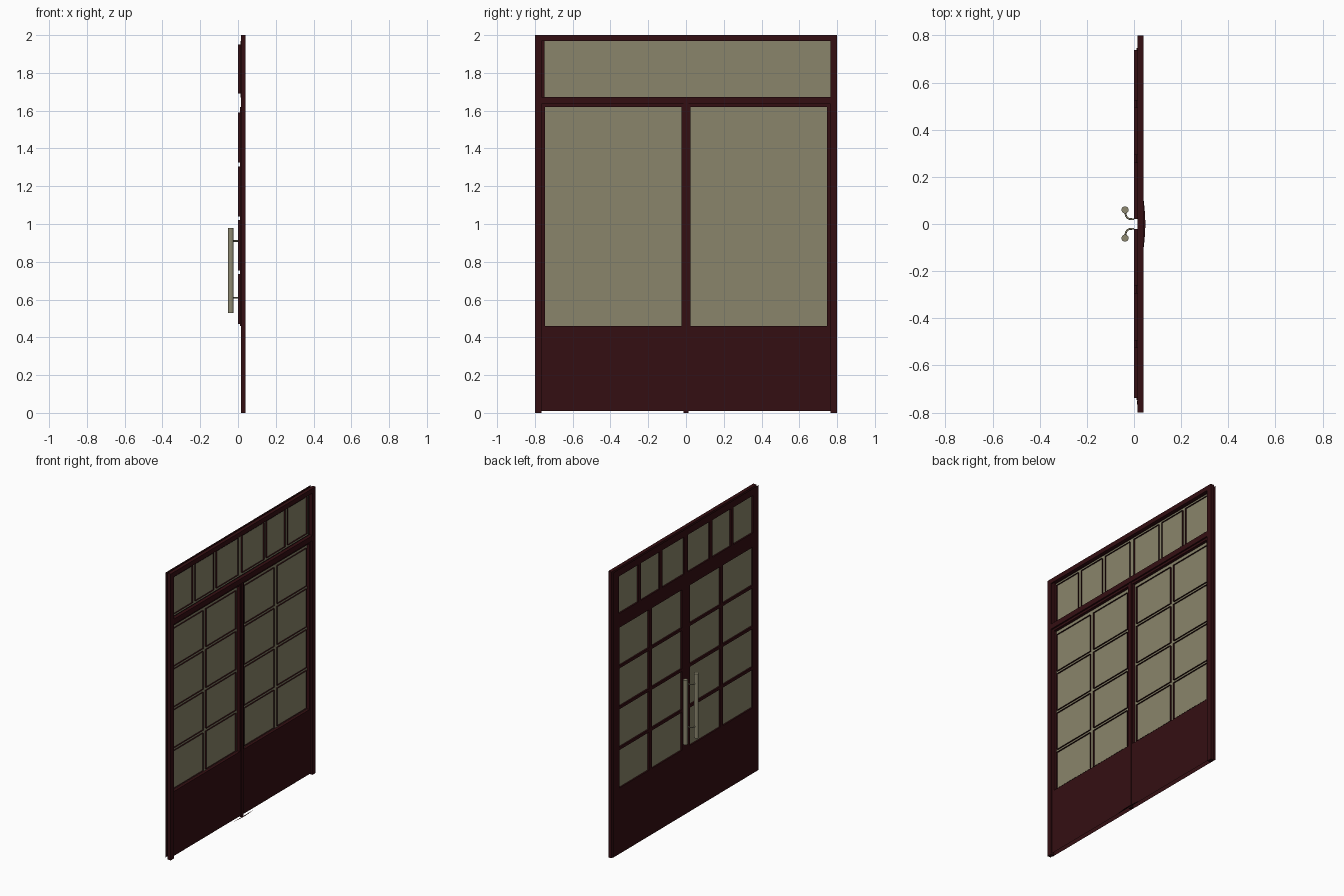
import bpy, bmesh, math
from mathutils import Vector

if "Cube" in bpy.data.objects:
    bpy.data.objects.remove(bpy.data.objects["Cube"])


def material(name, rgb):
    m = bpy.data.materials.new(name)
    m.diffuse_color = (*rgb, 1)
    m.use_nodes = True
    m.node_tree.nodes["Principled BSDF"].inputs["Base Color"].default_value = m.diffuse_color
    return m


RED = material("dark red paint", (0.034, 0.0045, 0.006))
GLASS = material("olive glass", (0.255, 0.235, 0.145))
METAL = material("dull metal", (0.27, 0.25, 0.165))


def finish(name, bm, mat):
    me = bpy.data.meshes.new(name)
    bm.to_mesh(me)
    bm.free()
    ob = bpy.data.objects.new(name, me)
    me.materials.append(mat)
    bpy.context.collection.objects.link(ob)
    return ob


def box(name, x, y, z, mat=RED):
    bm = bmesh.new()
    bmesh.ops.create_cube(bm, size=1)
    for v in bm.verts:
        v.co = [r[0] + (c + 0.5) * (r[1] - r[0]) for c, r in zip(v.co, (x, y, z))]
    return finish(name, bm, mat)


def pane(name, x, y, z):
    bm = bmesh.new()
    bm.faces.new([bm.verts.new((x, a, b)) for a, b in
                  ((y[0], z[0]), (y[1], z[0]), (y[1], z[1]), (y[0], z[1]))])
    return finish(name, bm, GLASS)


def pierced_sheet(name, ys, zs, x, x_back):
    """Flat sheet at x; cells with both indices odd are openings with returns to x_back."""
    bm = bmesh.new()

    def quad(*pts):
        f = bm.faces.new([bm.verts.new(p) for p in pts])
        # faces look outward: away from the return side, or into the opening
        return f

    for i in range(len(ys) - 1):
        for j in range(len(zs) - 1):
            c = [(ys[i], zs[j]), (ys[i], zs[j + 1]), (ys[i + 1], zs[j + 1]), (ys[i + 1], zs[j])]
            if x > x_back:
                c.reverse()
            # wound so the sheet's normal points away from x_back
            c.reverse()
            if i % 2 and j % 2:
                for k in range(4):
                    a, b = c[k], c[(k + 1) % 4]
                    quad((x, *a), (x, *b), (x_back, *b), (x_back, *a))
            else:
                f = quad(*[(x, *p) for p in c])
                f.normal_update()
                if f.normal.x * (x - x_back) < 0:
                    f.normal_flip()
    bmesh.ops.remove_doubles(bm, verts=bm.verts, dist=1e-5)
    return finish(name, bm, RED)


# outer frame: jambs, head, transom rail
for s, side in ((-1, "left"), (1, "right")):
    box(side + "_jamb", (0.015, 0.04), sorted((s * 0.765, s * 0.8)), (0, 2))
box("head_rail", (0.015, 0.04), (-0.765, 0.765), (1.968, 2))
box("transom_rail", (0.015, 0.04), (-0.765, 0.765), (1.635, 1.672))
box("transom_side_strip", (0.012, 0.03), (-0.766, -0.748), (1.67, 1.97))

# door leaves, plain side
for s, side in ((-1, "left"), (1, "right")):
    ys = sorted((s * 0.003, s * 0.023, s * 0.747, s * 0.766))
    pierced_sheet(side + "_door_leaf", ys, [0.01, 0.46, 1.62, 1.637], 0.03, 0.01)
    pane(side + "_door_glass", 0.01, sorted((s * 0.023, s * 0.747)), (0.46, 1.62))
pane("transom_glass", 0.01, (-0.75, 0.765), (1.67, 1.97))
box("meeting_strip", (0.02, 0.035), (-0.012, 0.012), (0, 1.637))

# glazing grid on the handle side
half = [0.045, 0.377, 0.408, 0.735, 0.8]
door_y = [-v for v in reversed(half)] + half
door_z = [0.01, 0.47, 0.735, 0.755, 1.02, 1.04, 1.305, 1.325, 1.59, 1.64]
pierced_sheet("door_glazing_grid", door_y, door_z, 0, 0.02)
half = [0.021, 0.262, 0.292, 0.495, 0.525, 0.738, 0.8]
pierced_sheet("transom_glazing_grid", [-v for v in reversed(half)] + half,
              [1.64, 1.69, 1.95, 2.0], 0, 0.02)

# curved floor plate under the meeting stile
bm = bmesh.new()
pts = [(0.04 + 0.008 * math.cos(math.pi / 2 * t), 0.11 * t) for t in [k / 6 for k in range(-6, 7)]]
bm.faces.new([bm.verts.new((x, y, 0.004)) for x, y in pts])
finish("floor_plate", bm, RED)

# pull handles with bent brackets
for s, side in ((-1, "left"), (1, "right")):
    bpy.ops.mesh.primitive_cylinder_add(vertices=20, radius=0.015, depth=0.45,
                                        location=(-0.038, s * 0.06, 0.755))
    bar = bpy.context.object
    bar.name = side + "_pull_bar"
    bar.data.materials.append(METAL)
    bpy.ops.object.shade_smooth_by_angle()
    for z, level in ((0.61, "lower"), (0.91, "upper")):
        cu = bpy.data.curves.new("bracket", "CURVE")
        cu.dimensions = "3D"
        cu.bevel_depth = 0.004
        cu.bevel_resolution = 2
        sp = cu.splines.new("POLY")
        path = [(0, 0.02), (-0.018, 0.021), (-0.027, 0.025), (-0.034, 0.034), (-0.037, 0.05)]
        sp.points.add(len(path) - 1)
        for p, (x, y) in zip(sp.points, path):
            p.co = (x, s * y, z, 1)
        cu.materials.append(METAL)
        ob = bpy.data.objects.new(f"{side}_{level}_bracket", cu)
        bpy.context.collection.objects.link(ob)
